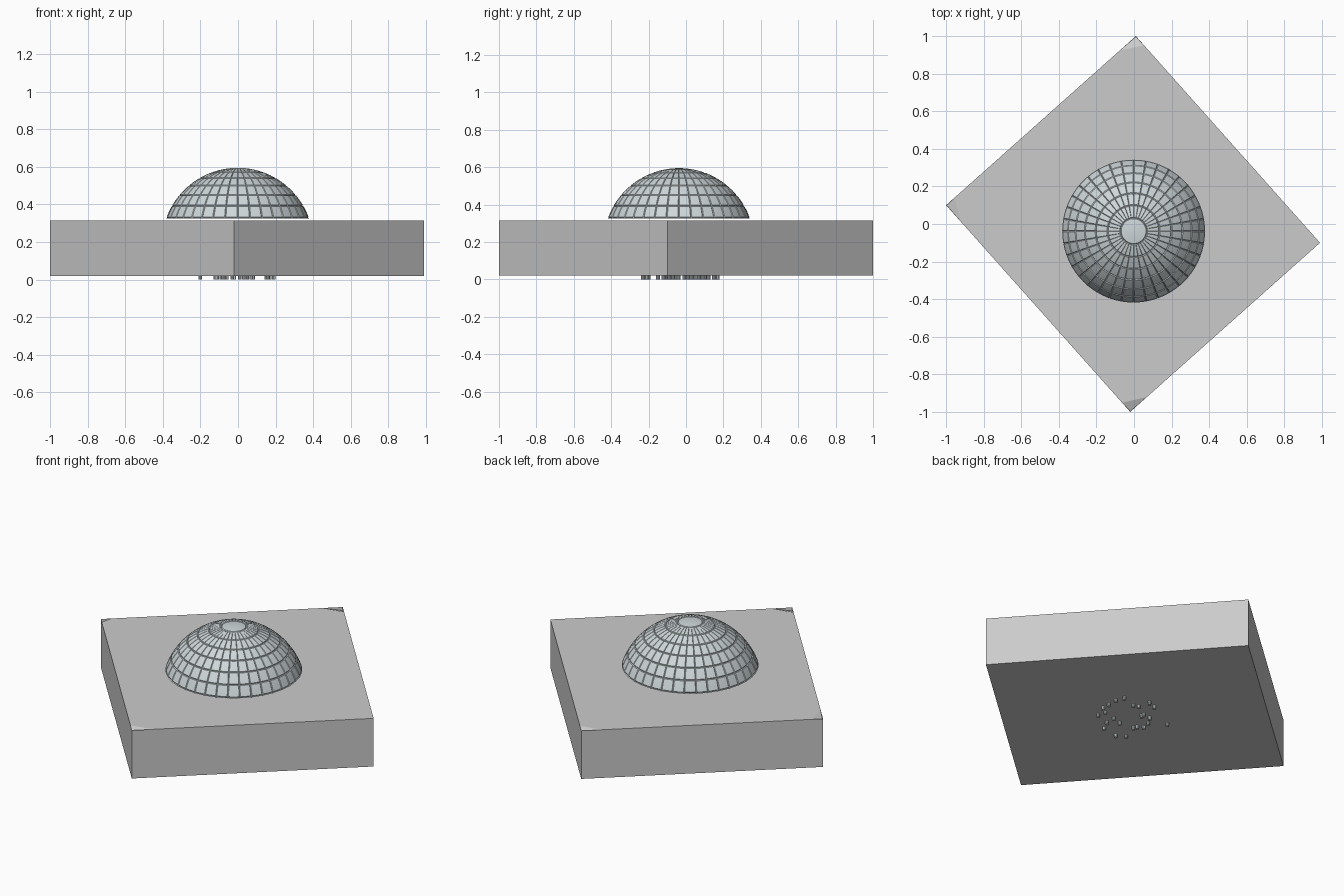
import bpy, bmesh
from math import sin, cos, radians
from mathutils import Vector

if "Cube" in bpy.data.objects:
    bpy.data.objects.remove(bpy.data.objects["Cube"])


def make_object(name, bm, color=None, smooth=False):
    mesh = bpy.data.meshes.new(name)
    bm.to_mesh(mesh)
    bm.free()
    ob = bpy.data.objects.new(name, mesh)
    bpy.context.collection.objects.link(ob)
    if color:
        mat = bpy.data.materials.new(name + "_finish")
        mat.diffuse_color = color
        mat.use_nodes = True
        mat.node_tree.nodes["Principled BSDF"].inputs["Base Color"].default_value = mat.diffuse_color
        mesh.materials.append(mat)
    if smooth:
        bpy.ops.object.select_all(action='DESELECT')
        ob.select_set(True)
        bpy.context.view_layer.objects.active = ob
        bpy.ops.object.shade_smooth_by_angle(angle=radians(25))
    return ob


# Square slab turned about the vertical, three corners with a small sunken triangle
Z0, Z1 = 0.02, 0.315
corners = [Vector(c) for c in ((0.99, -0.10), (0.01, 1.0), (-1.0, 0.10), (-0.02, -1.0))]
cut = {1: (0.065, 0.115), 2: (0.06, 0.12), 3: (0.065, 0.12)}
bm = bmesh.new()
low = [bm.verts.new((c.x, c.y, Z0)) for c in corners]
high = [bm.verts.new((c.x, c.y, Z1)) for c in corners]
bm.faces.new(low[::-1])
outline, rim = [], {}
for i, c in enumerate(corners):
    if i not in cut:
        outline.append(high[i])
        rim[i] = (high[i], high[i])
        continue
    to_prev = (corners[i - 1] - c).normalized() * cut[i][0]
    to_next = (corners[(i + 1) % 4] - c).normalized() * cut[i][1]
    a = bm.verts.new((c.x + to_prev.x, c.y + to_prev.y, Z1))
    b = bm.verts.new((c.x + to_next.x, c.y + to_next.y, Z1))
    sunk = bm.verts.new((c.x * 0.997, c.y * 0.997, Z1 - 0.02))
    bm.faces.new((a, sunk, b))
    bm.faces.new((a, high[i], sunk))
    bm.faces.new((high[i], b, sunk))
    outline += [a, b]
    rim[i] = (a, b)
bm.faces.new(outline)
for i in range(4):
    j = (i + 1) % 4
    ring = [low[i], low[j], high[j], rim[j][0], rim[i][1], high[i]]
    bm.faces.new(list(dict.fromkeys(ring)))
make_object("base_slab", bm)

# Dome: spherical cap with a fine engraved grid every ten degrees
R, CX, CY, CZ = 0.403, -0.002, -0.038, 0.192
GROOVE = 0.004
steps = (0, 0.6, 5, 9.4)
lon = [10 * k + s for k in range(36) for s in steps]
lat = [10 * k + s for k in range(1, 8) for s in steps if 10 * k + s < 74]
bm = bmesh.new()
rows = []
for t in lat:
    row = []
    for p in lon:
        r = R - (GROOVE if (t % 10 == 0 or p % 10 == 0) else 0)
        a, b = radians(t), radians(p)
        row.append(bm.verts.new((CX + r * sin(a) * cos(b), CY + r * sin(a) * sin(b), CZ + r * cos(a))))
    rows.append(row)
n = len(lon)
# smooth polar cap above the first ring
pole = bm.verts.new((CX, CY, CZ + R))
cap = []
for t in (5, 9.4):
    a = radians(t)
    cap.append([bm.verts.new((CX + R * sin(a) * cos(radians(p)), CY + R * sin(a) * sin(radians(p)),
                              CZ + R * cos(a))) for p in lon])
rows = cap + rows
for i in range(n):
    bm.faces.new((pole, rows[0][i], rows[0][(i + 1) % n]))
for r0, r1 in zip(rows, rows[1:]):
    for i in range(n):
        j = (i + 1) % n
        bm.faces.new((r0[i], r1[i], r1[j], r0[j]))
make_object("grid_dome", bm, (0.62, 0.68, 0.70, 1), smooth=True)

# Short pins scattered under the slab
pins = [(.17, .12), (.19, .07), (.19, .01), (.19, -.04), (.15, -.07), (.16, -.12),
        (.07, -.09), (.07, -.15), (.01, -.11), (.04, -.21), (-.06, -.23), (-.11, -.20),
        (-.08, -.10), (-.09, -.08), (-.12, -.06), (-.11, -.01), (-.08, .04), (-.03, .03),
        (-.03, .05), (-.02, .15), (.03, .17), (.05, .10), (.08, .09), (-.20, .05)]
bm = bmesh.new()
for x, y in pins:
    res = bmesh.ops.create_cone(bm, cap_ends=True, segments=10, radius1=0.010, radius2=0.010, depth=0.022)
    bmesh.ops.translate(bm, verts=res["verts"], vec=(x, y, 0.011))
make_object("underside_pins", bm, (0.62, 0.68, 0.70, 1), smooth=True)
